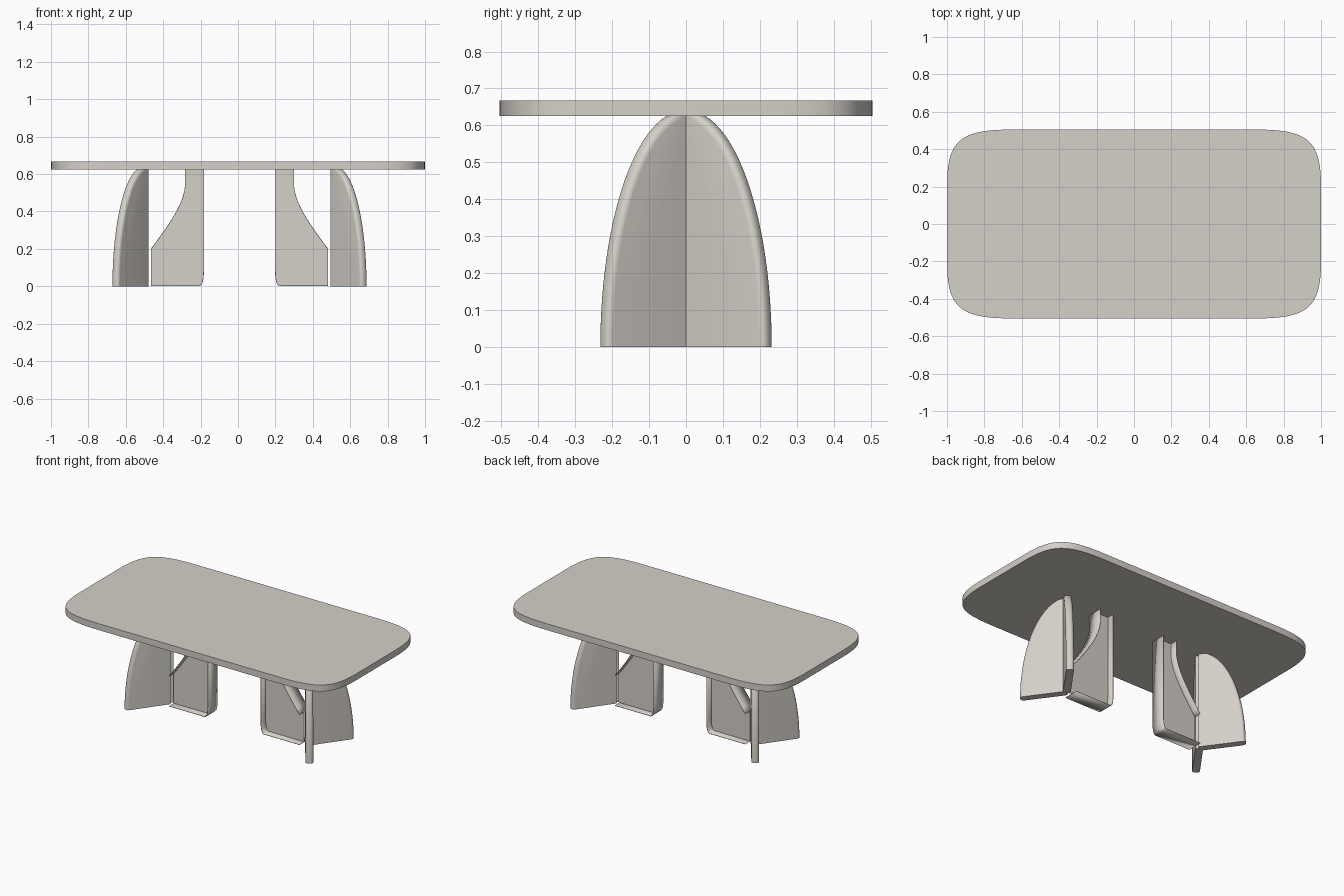
import bpy, bmesh, math
from mathutils import Vector

if "Cube" in bpy.data.objects:
    bpy.data.objects.remove(bpy.data.objects["Cube"])

stone = bpy.data.materials.new("warm_grey")
stone.diffuse_color = (0.66, 0.63, 0.58, 1)
stone.use_nodes = True
stone.node_tree.nodes["Principled BSDF"].inputs["Base Color"].default_value = stone.diffuse_color

TOP_Z0, TOP_Z1 = 0.625, 0.667
MID_X = 0.008        # the legs mirror about this x


def bezier(p0, p1, p2, p3, n):
    out = []
    for i in range(n + 1):
        t = i / n
        s = 1 - t
        out.append(tuple(s**3 * a + 3 * s * s * t * b + 3 * s * t * t * c + t**3 * d
                         for a, b, c, d in zip(p0, p1, p2, p3)))
    return out


def finish(bm, name, smooth=True):
    bmesh.ops.recalc_face_normals(bm, faces=bm.faces)
    me = bpy.data.meshes.new(name)
    bm.to_mesh(me)
    bm.free()
    ob = bpy.data.objects.new(name, me)
    bpy.context.collection.objects.link(ob)
    me.materials.append(stone)
    if smooth:
        bpy.ops.object.select_all(action='DESELECT')
        ob.select_set(True)
        bpy.context.view_layer.objects.active = ob
        bpy.ops.object.shade_smooth_by_angle(angle=math.radians(35))
    return ob


def extrude_outline(points, offset):
    """Solid from a closed 3D outline, pushed along offset."""
    bm = bmesh.new()
    face = bm.faces.new([bm.verts.new(p) for p in points])
    ext = bmesh.ops.extrude_face_region(bm, geom=[face])
    verts = [g for g in ext["geom"] if isinstance(g, bmesh.types.BMVert)]
    bmesh.ops.translate(bm, verts=verts, vec=offset)
    if not face.is_valid or len(bm.faces) < len(points) + 2:
        bm.faces.new([v for v in bm.verts if v not in verts])
    return bm


# Table top with soft, squared-off corners
corner = bezier((1, 0.2), (1, 0.45), (0.93, 0.505), (0.65, 0.505), 16)
outline = (corner + [(-x, y) for x, y in reversed(corner)]
           + [(-x, -y) for x, y in corner] + [(x, -y) for x, y in reversed(corner)])
finish(extrude_outline([(x, y, TOP_Z0) for x, y in outline],
                       (0, 0, TOP_Z1 - TOP_Z0)), "table_top")


# Outer fin: half-arch slab with a rounded curved edge
def outer_fin(name, sx, sy):
    start, end = Vector((0.505, 0, 0)), Vector((0.668, 0.226, 0))
    length = (end - start).length
    d = (end - start).normalized()
    n = Vector((d.y, -d.x, 0))
    t = 0.046
    arc_end = math.asin(TOP_Z0 / 0.64)
    arc = [(length * math.cos(a), 0.64 * math.sin(a))
           for a in (arc_end * i / 24 for i in range(25))]
    prof = [(0, 0)] + arc + [(0, TOP_Z0)]
    pts = [start + d * u + Vector((0, 0, z)) - n * t / 2 for u, z in prof]
    bm = extrude_outline(pts, n * t)

    # round only the edges that follow the arch
    def on_arc(v):
        u = (v.co - start).dot(d)
        return u > 0.01
    rim = [e for e in bm.edges
           if all(on_arc(v) for v in e.verts)
           and abs((e.verts[0].co - e.verts[1].co).dot(n)) < 1e-4]
    bmesh.ops.bevel(bm, geom=rim, offset=0.018, segments=4, profile=0.5,
                    affect='EDGES', clamp_overlap=True)
    for v in bm.verts:
        v.co = Vector((MID_X + sx * v.co.x, sy * v.co.y, v.co.z))
    finish(bm, name)


# Inner fin: thin upright web edged by a wide thin band
def inner_fin(side, sx):
    curve = bezier((0.472, 0.2), (0.36, 0.35), (0.285, 0.46), (0.29, 0.56), 14)
    foot = bezier((0.192, 0.085), (0.192, 0.03), (0.2, 0.004), (0.215, 0.004), 6)
    prof = curve + [(0.29, TOP_Z0), (0.192, TOP_Z0)] + foot + [(0.472, 0.004)]

    def place(x, y, z):
        return (MID_X + sx * x, y, z)
    web = extrude_outline([place(x, -0.002, z) for x, z in prof], (0, 0.004, 0))
    finish(web, side + "_inner_web", False)

    def band(name, path):
        bm = bmesh.new()
        rows = [[bm.verts.new(place(x, y, z)) for y in (-0.05, 0.05)] for x, z in path]
        for a, b in zip(rows, rows[1:]):
            bm.faces.new((a[0], a[1], b[1], b[0]))
        ob = finish(bm, name)
        mod = ob.modifiers.new("thickness", 'SOLIDIFY')
        mod.thickness = 0.003
        mod.offset = 0
    band(side + "_curved_band", curve + [(0.29, TOP_Z0)])
    band(side + "_foot_band", [(0.192, TOP_Z0)] + foot + [(0.472, 0.004)])


for side, sx in (("left", -1), ("right", 1)):
    outer_fin(side + "_front_fin", sx, -1)
    outer_fin(side + "_back_fin", sx, 1)
    inner_fin(side, sx)
